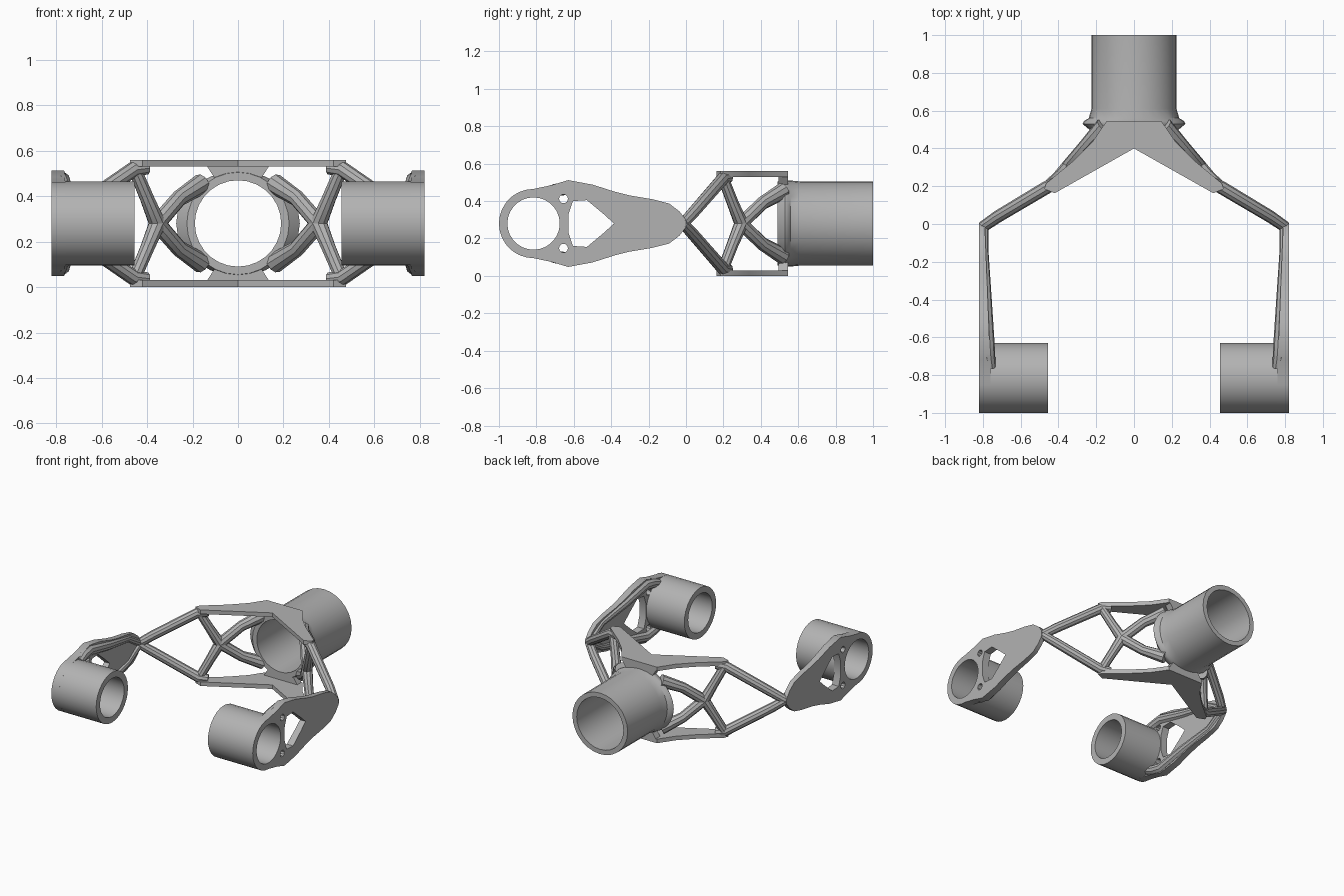
import bpy
import bmesh
from math import sin, cos, pi, radians
from mathutils import Vector

MID = 0.28  # height of the horizontal symmetry plane

cube = bpy.data.objects.get("Cube")
if cube:
    bpy.data.objects.remove(cube, do_unlink=True)

grey = bpy.data.materials.new("plain_grey")
grey.use_nodes = True
colour = (0.45, 0.45, 0.45, 1)
grey.diffuse_color = colour
grey.node_tree.nodes["Principled BSDF"].inputs["Base Color"].default_value = colour


def finish(name, bm):
    """Turn a bmesh into a smooth-shaded grey object with sharp edges kept."""
    bmesh.ops.recalc_face_normals(bm, faces=bm.faces)
    mesh = bpy.data.meshes.new(name)
    bm.to_mesh(mesh)
    bm.free()
    mesh.materials.append(grey)
    obj = bpy.data.objects.new(name, mesh)
    bpy.context.collection.objects.link(obj)
    bpy.ops.object.select_all(action='DESELECT')
    obj.select_set(True)
    bpy.context.view_layer.objects.active = obj
    bpy.ops.object.shade_smooth_by_angle(angle=radians(35))
    return obj


def curve_bmesh(curve):
    """Convert a curve to a welded bmesh and discard the curve."""
    obj = bpy.data.objects.new("helper", curve)
    bpy.context.collection.objects.link(obj)
    bpy.context.view_layer.update()
    mesh = bpy.data.meshes.new_from_object(obj)
    bm = bmesh.new()
    bm.from_mesh(mesh)
    bmesh.ops.remove_doubles(bm, verts=bm.verts, dist=0.0005)
    bpy.data.objects.remove(obj)
    bpy.data.meshes.remove(mesh)
    return bm


def slab(loops):
    """Flat slab from an outline and holes, spanning -1..1 in local z."""
    curve = bpy.data.curves.new("outline", 'CURVE')
    curve.dimensions = '2D'
    curve.fill_mode = 'BOTH'
    curve.extrude = 1
    for loop in loops:
        spline = curve.splines.new('POLY')
        spline.points.add(len(loop) - 1)
        for p, (a, b) in zip(spline.points, loop):
            p.co = (a, b, 0, 1)
        spline.use_cyclic_u = True
    return curve_bmesh(curve)


def strut(name, path, side, level):
    """Round bar; path points are x, y, height above MID, radius."""
    curve = bpy.data.curves.new("path", 'CURVE')
    curve.dimensions = '3D'
    curve.bevel_depth = 1
    curve.bevel_resolution = 3
    curve.use_fill_caps = True
    spline = curve.splines.new('POLY')
    spline.points.add(len(path) - 1)
    for p, (x, y, h, r) in zip(spline.points, path):
        p.co = (side * x, y, MID + level * h, 1)
        p.radius = r
    finish(name, curve_bmesh(curve))


def lathe(name, profile, place, sides=28):
    """Spin a closed (radius, offset) profile; place maps it into space."""
    bm = bmesh.new()
    rings = []
    for i in range(sides):
        t = 2 * pi * i / sides
        rings.append([bm.verts.new(place(r, d, t)) for r, d in profile])
    n = len(profile)
    for i in range(sides):
        a, b = rings[i], rings[(i + 1) % sides]
        for j in range(n):
            k = (j + 1) % n
            bm.faces.new((a[j], a[k], b[k], b[j]))
    finish(name, bm)


def circle(cx, cy, r, n, start=0, end=2 * pi):
    return [(cx + r * cos(start + (end - start) * i / n),
             cy + r * sin(start + (end - start) * i / n)) for i in range(n)]


# Rear socket with a flange that flares only sideways
def rear_place(r, d, t):
    return Vector((r * cos(t), d, MID + min(r, 0.23) * sin(t)))


lathe("rear_socket", [(0.19, 0.49), (0.225, 0.49), (0.255, 0.515), (0.272, 0.53),
                      (0.265, 0.545), (0.24, 0.56), (0.225, 0.61),
                      (0.225, 1.0), (0.19, 1.0)], rear_place)

# Side plate outline: round nose, swelling shoulder, tapering tail
AXLE = -0.815
edge = [(-0.72, 0.205), (-0.63, 0.232), (-0.5, 0.208), (-0.38, 0.17), (-0.3, 0.15),
        (-0.18, 0.13), (-0.09, 0.107), (-0.035, 0.065), (0, 0.02)]
outline = (circle(AXLE, 0, 0.185, 16, pi / 2, 3 * pi / 2)
           + [(AXLE, -0.185)] + [(y, -h) for y, h in edge] + edge[::-1])
window_half = [(-0.628, 0.05), (-0.605, 0.12), (-0.53, 0.125), (-0.44, 0.05)]
window = window_half + [(-0.385, 0)] + [(y, -h) for y, h in window_half[::-1]]
plate_loops = [outline, circle(AXLE, 0, 0.14, 28), window]
plate_loops += [circle(-0.655, s * 0.132, 0.024, 10) for s in (1, -1)]

for side, word in ((1, "left"), (-1, "right")):
    # Front socket
    lathe(word + "_front_socket",
          [(0.185, 0.455), (0.185, 0.82), (0.14, 0.82), (0.14, 0.455)],
          lambda r, d, t: Vector((side * d, AXLE + r * cos(t), MID + r * sin(t))))

    # Side plate, thicker towards the socket
    bm = slab(plate_loops)
    for v in bm.verts:
        y, h, face = v.co
        inner = 0.79 + 0.04 * max(y, -0.75)
        v.co = (side * (0.82 if face > 0 else inner), y, MID + h)
    finish(word + "_side_plate", bm)

    for level, tier in ((1, "upper"), (-1, "lower")):
        tag = f"{word}_{tier}_"
        # Rounded rim inside the side plate
        strut(tag + "plate_rim", [(0.76, -0.76, 0.16, 0.03), (0.77, -0.70, 0.178, 0.035),
                                  (0.775, -0.63, 0.19, 0.037), (0.785, -0.4, 0.135, 0.032),
                                  (0.795, -0.15, 0.088, 0.025), (0.795, -0.02, 0.01, 0.025)],
              side, level)
        # Arm from the side plate to the frame corner
        strut(tag + "arm", [(0.80, -0.015, 0, 0.03), (0.72, 0.04, 0.06, 0.033),
                            (0.46, 0.195, 0.238, 0.035), (0.40, 0.225, 0.245, 0.03)],
              side, level)
        # Crossing brace from the corner to the flange
        strut(tag + "brace", [(0.455, 0.20, 0.24, 0.03), (0.40, 0.25, 0.11, 0.032),
                              (0.355, 0.295, 0, 0.038), (0.26, 0.41, -0.11, 0.036),
                              (0.16, 0.52, -0.175, 0.045)],
              side, level)

# Upper and lower chord plates, each with a web to the flange
half = [(0.42, 0.163), (0.475, 0.185), (0.465, 0.215), (0.32, 0.335),
        (0.22, 0.435), (0.145, 0.545)]
chord = [(0, 0.40)] + half + [(-x, y) for x, y in half[::-1]]
for level, tier in ((1, "upper"), (-1, "lower")):
    bm = slab([chord])
    for v in bm.verts:
        v.co.z = MID + level * (0.28 if v.co.z > 0 else 0.25)
    finish(tier + "_chord_plate", bm)

    bm = bmesh.new()
    bmesh.ops.create_cube(bm, size=1)
    for v in bm.verts:
        wide = 0.145 if v.co.z > 0 else 0.1
        v.co = (2 * wide * v.co.x, 0.52 + 0.05 * v.co.y,
                MID + level * (0.23 + 0.07 * v.co.z))
    finish(tier + "_flange_web", bm)
